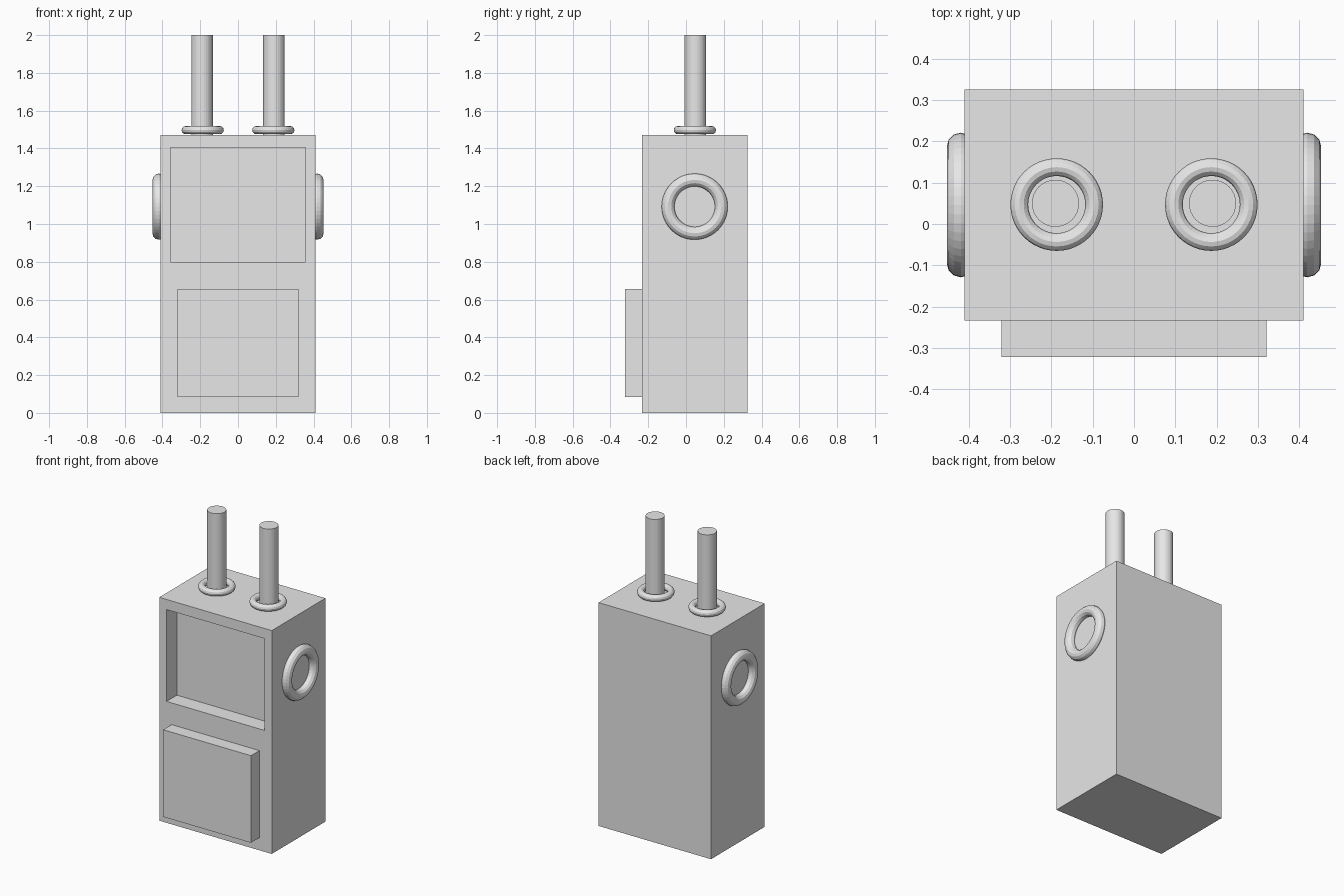
import bpy, bmesh, math
from mathutils import Vector

if "Cube" in bpy.data.objects:
    bpy.data.objects.remove(bpy.data.objects["Cube"])

grey = bpy.data.materials.new("plain_grey")
grey.diffuse_color = (0.8, 0.8, 0.8, 1)
grey.use_nodes = True
grey.node_tree.nodes["Principled BSDF"].inputs["Base Color"].default_value = grey.diffuse_color


def finish(name):
    ob = bpy.context.object
    ob.name = name
    ob.data.materials.append(grey)
    return ob


def box(name, lo, hi):
    lo, hi = Vector(lo), Vector(hi)
    bpy.ops.mesh.primitive_cube_add(size=1)
    ob = finish(name)
    for v in ob.data.vertices:
        v.co = [lo[i] if v.co[i] < 0 else hi[i] for i in range(3)]
    return ob


def ring(name, loc, rot, major, minor):
    bpy.ops.mesh.primitive_torus_add(location=loc, rotation=rot, major_segments=48,
                                     minor_segments=12, major_radius=major, minor_radius=minor)
    return finish(name)


# Body with a recessed screen opening in the front
body = box("body", (-0.41, -0.234, 0), (0.41, 0.325, 1.472))
bm = bmesh.new()
bm.from_mesh(body.data)
bm.normal_update()
front = min(bm.faces, key=lambda f: f.calc_center_median().y)
bmesh.ops.inset_region(bm, faces=[front], thickness=0.05)
for v in front.verts:
    v.co.x = math.copysign(0.357, v.co.x)
    v.co.z = 1.405 if v.co.z > 0.7 else 0.80
inner = bmesh.ops.extrude_discrete_faces(bm, faces=[front])["faces"][0]
bmesh.ops.translate(bm, vec=(0, 0.108, 0), verts=inner.verts)
bm.to_mesh(body.data)
bm.free()

# Raised lower front panel
box("front_panel", (-0.32, -0.322, 0.083), (0.32, -0.23, 0.657))

# Paired top rods with collars, and side rings
for side, s in (("left", -1), ("right", 1)):
    bpy.ops.mesh.primitive_cylinder_add(vertices=32, radius=0.057, depth=0.53,
                                        location=(s * 0.19, 0.05, 1.735))
    finish(side + "_rod")
    ring(side + "_rod_collar", (s * 0.187, 0.047, 1.497), (0, 0, 0), 0.0905, 0.0215)
    ring(side + "_side_ring", (s * 0.419, 0.046, 1.092), (0, math.pi / 2, 0), 0.141, 0.034)
